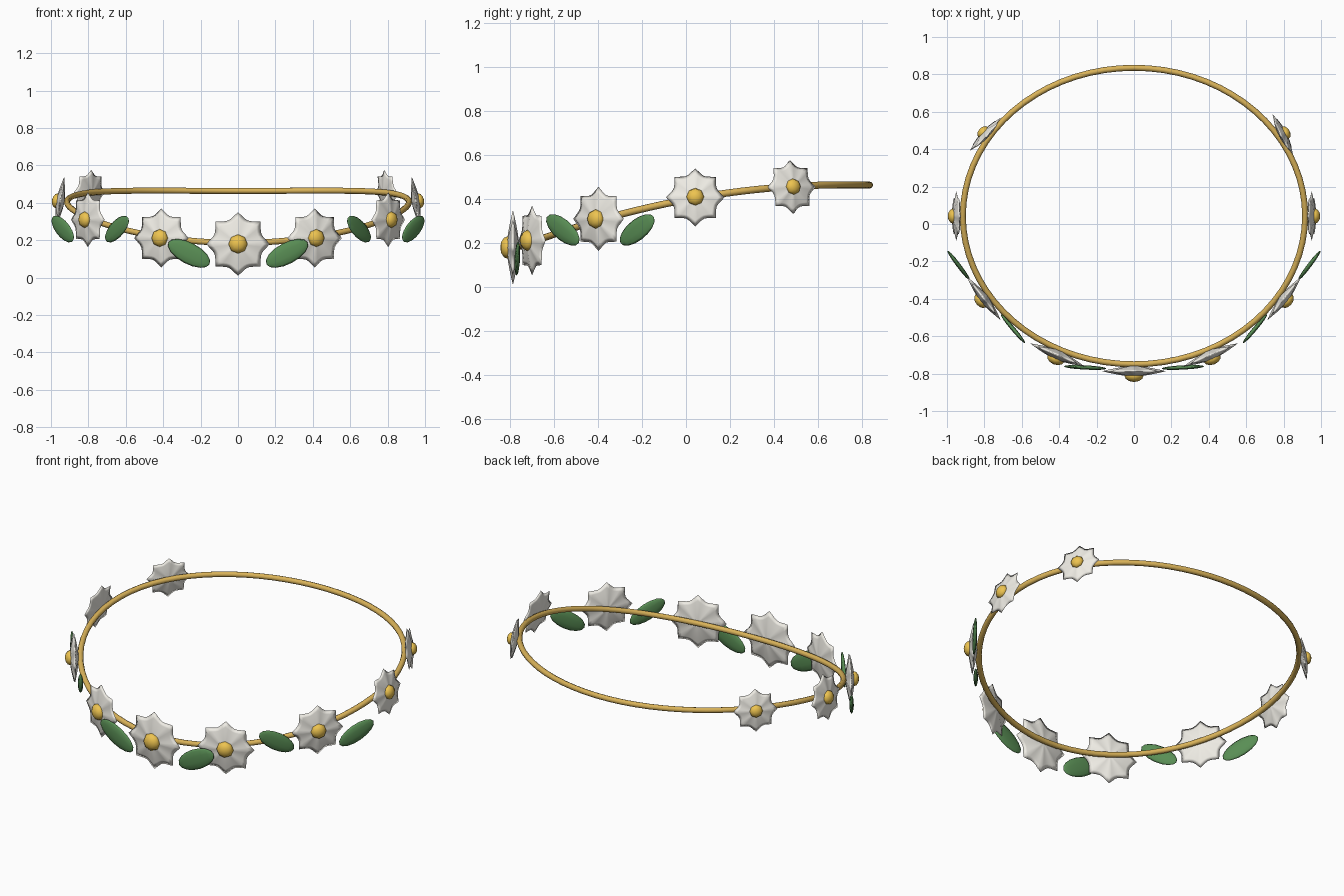
import bpy, bmesh, math
from mathutils import Vector, Matrix

if "Cube" in bpy.data.objects:
    bpy.data.objects.remove(bpy.data.objects["Cube"])


def material(name, rgb):
    m = bpy.data.materials.new(name)
    m.diffuse_color = (*rgb, 1)
    m.use_nodes = True
    m.node_tree.nodes["Principled BSDF"].inputs["Base Color"].default_value = m.diffuse_color
    return m


GOLD = material("gold", (0.70, 0.45, 0.10))
WHITE = material("petal_white", (0.86, 0.84, 0.78))
YELLOW = material("yellow", (0.85, 0.55, 0.08))
GREEN = material("leaf_green", (0.10, 0.27, 0.09))


def finish(bm, name, mat, matrix=Matrix(), smooth=True):
    bmesh.ops.recalc_face_normals(bm, faces=bm.faces)
    for f in bm.faces:
        f.smooth = smooth
    me = bpy.data.meshes.new(name)
    bm.to_mesh(me)
    bm.free()
    me.materials.append(mat)
    ob = bpy.data.objects.new(name, me)
    ob.matrix_world = matrix
    bpy.context.collection.objects.link(ob)
    return ob


def frame(pos, yaw, tilt=0.0, roll=0.0):
    """Local z faces outward at yaw from the front (-y); local y is up."""
    a = math.radians(yaw)
    n = Vector((math.sin(a), -math.cos(a), 0))
    t = Vector((math.cos(a), math.sin(a), 0))
    rot = Matrix((t, Vector((0, 0, 1)), n)).transposed().to_4x4()
    return (Matrix.Translation(pos) @ rot @ Matrix.Rotation(math.radians(-tilt), 4, 'X')
            @ Matrix.Rotation(math.radians(roll), 4, 'Z'))


def ellipsoid(name, mat, matrix, size, segs, rings, axis=None):
    bm = bmesh.new()
    bmesh.ops.create_uvsphere(bm, u_segments=segs, v_segments=rings, radius=1)
    if axis:
        bmesh.ops.rotate(bm, verts=bm.verts, matrix=Matrix.Rotation(math.pi / 2, 3, axis))
    bmesh.ops.scale(bm, vec=size, verts=bm.verts)
    return finish(bm, name, mat, matrix)


def flower(name, pos, r, yaw, tilt=0.0):
    mat = frame(pos, yaw, tilt)
    # eight-pointed petal disc: a thin lens with scalloped rim
    bm = bmesh.new()
    n, h = 48, 0.17 * r

    def ring(f, side):
        vs = []
        for i in range(n):
            a = 2 * math.pi * i / n
            rr = r * f * (1 - 0.2 * f * abs(math.sin(4 * a)))
            groove = 1 - 0.25 * f * abs(math.sin(4 * a))
            vs.append(bm.verts.new((rr * math.cos(a), rr * math.sin(a),
                                    side * h * (1 - f ** 1.5) * groove)))
        return vs

    rim = ring(1, 0)
    for side in (1, -1):
        loops = [rim] + [ring(f, side) for f in (0.8, 0.6, 0.4, 0.2)]
        for a, b in zip(loops, loops[1:]):
            for i in range(n):
                bm.faces.new((a[i], a[(i + 1) % n], b[(i + 1) % n], b[i]))
        pole = bm.verts.new((0, 0, side * h))
        for i in range(n):
            bm.faces.new((loops[-1][i], loops[-1][(i + 1) % n], pole))
    finish(bm, name + "_petals", WHITE, mat)
    # domed middle
    ellipsoid(name + "_middle", YELLOW, mat @ Matrix.Translation((0, 0, 0.14 * r)),
              (0.3 * r, 0.3 * r, 0.2 * r), 8, 6)


# headband: sagging oval tube
bm = bmesh.new()
N, S, R = 72, 8, 0.016


def band(t):
    s = math.cos(t)
    return Vector((0.915 * math.sin(t), 0.0425 - 0.7925 * s, 0.405 - 0.139 * s - 0.08 * s * s))


loops = []
for i in range(N):
    t = 2 * math.pi * i / N
    p = band(t)
    tan = (band(t + 0.01) - band(t - 0.01)).normalized()
    side = tan.cross(Vector((0, 0, 1))).normalized()
    up = side.cross(tan)
    loops.append([bm.verts.new(p + R * (math.cos(a) * side + math.sin(a) * up))
                  for a in (2 * math.pi * k / S for k in range(S))])
for i in range(N):
    a, b = loops[i], loops[(i + 1) % N]
    for k in range(S):
        bm.faces.new((a[k], a[(k + 1) % S], b[(k + 1) % S], b[k]))
finish(bm, "headband", GOLD)

# flowers, largest at the front, shrinking towards the back
flower("front_flower", (0, -0.787, 0.18), 0.17, 0)
for sx, word, back_yaw in ((1, "right", 117), (-1, "left", 133)):
    flower(word + "_front_flower", (sx * 0.41, -0.70, 0.212), 0.158, sx * 23)
    flower(word + "_cheek_flower", (sx * 0.803, -0.398, 0.31), 0.146, sx * 52)
    flower(word + "_side_flower", (sx * 0.95, 0.042, 0.408), 0.133, sx * 90, 9)
    flower(word + "_back_flower", (sx * 0.795, 0.48, 0.455), 0.122, sx * back_yaw, 7)
    # leaves: position, yaw, roll, half length, half width
    for i, (pos, yaw, roll, a, b) in enumerate((
            ((0.262, -0.767, 0.13), 3, 28, 0.125, 0.057),
            ((0.647, -0.56, 0.26), 50, -31, 0.112, 0.05),
            ((0.937, -0.222, 0.26), 53, 31, 0.112, 0.05))):
        ellipsoid(f"{word}_leaf_{i + 1}", GREEN,
                  frame((sx * pos[0], pos[1], pos[2]), sx * yaw, 0, sx * roll),
                  (a, b, 0.012), 10, 8, 'Y')
